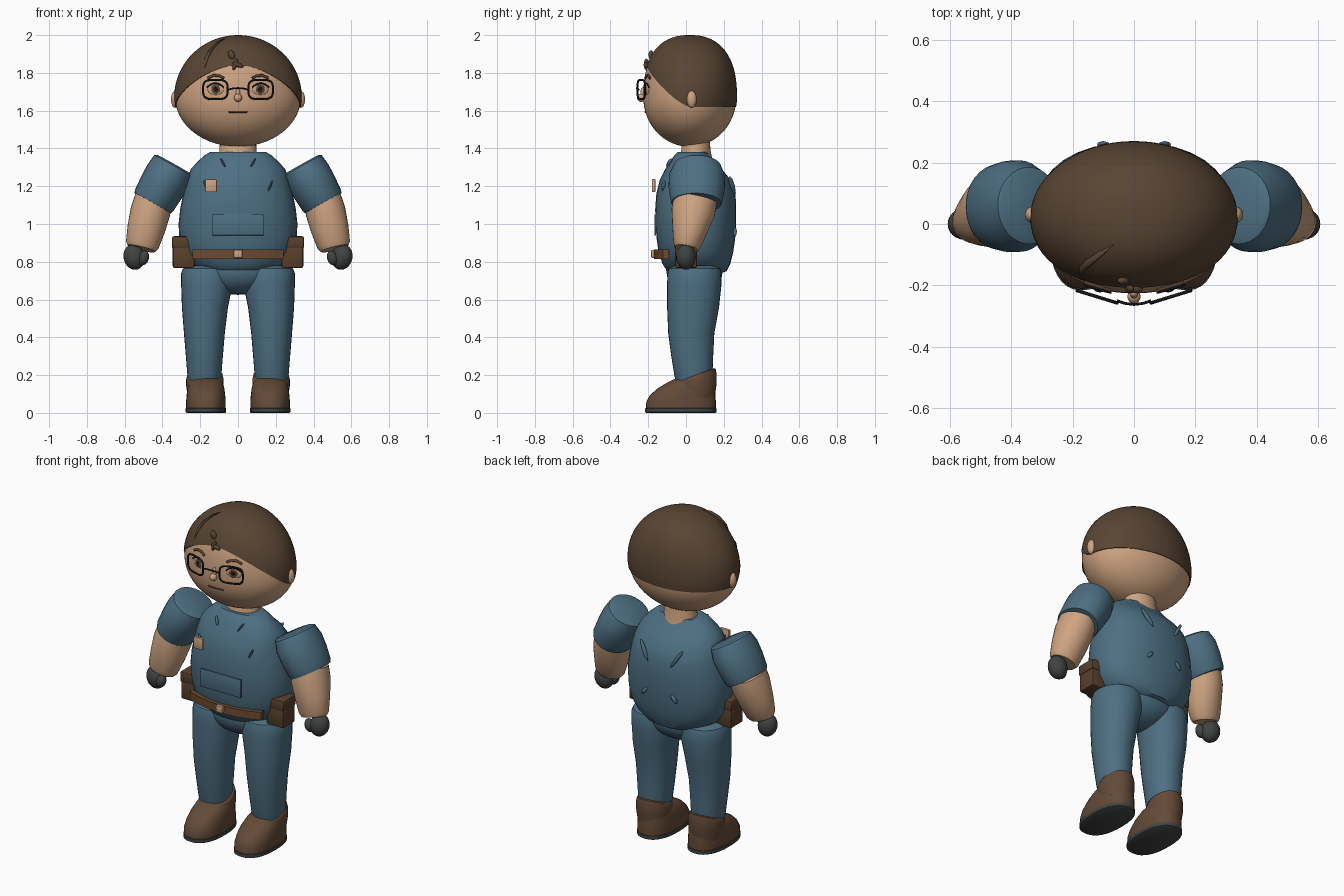
import bpy, bmesh, math
from mathutils import Vector, Matrix

if "Cube" in bpy.data.objects:
    bpy.data.objects.remove(bpy.data.objects["Cube"])

def material(name, rgb):
    m = bpy.data.materials.new(name)
    m.diffuse_color = (*rgb, 1)
    m.use_nodes = True
    m.node_tree.nodes["Principled BSDF"].inputs["Base Color"].default_value = m.diffuse_color
    return m

BLUE = material("blue_cloth", (0.075, 0.16, 0.225))
SKIN = material("skin", (0.62, 0.37, 0.22))
HAIR = material("dark_brown_hair", (0.10, 0.060, 0.034))
BOOT = material("boot_brown", (0.125, 0.068, 0.038))
BELT = material("belt_brown", (0.15, 0.068, 0.03))
POUCH = material("pouch_brown", (0.10, 0.05, 0.025))
GLOVE = material("charcoal", (0.05, 0.057, 0.053))
BLACK = material("black", (0.008, 0.008, 0.009))

def finish(name, bm, mat, angle=40):
    bmesh.ops.remove_doubles(bm, verts=bm.verts, dist=1e-5)
    bmesh.ops.recalc_face_normals(bm, faces=bm.faces)
    me = bpy.data.meshes.new(name)
    bm.to_mesh(me)
    bm.free()
    ob = bpy.data.objects.new(name, me)
    bpy.context.collection.objects.link(ob)
    me.materials.append(mat)
    bpy.ops.object.select_all(action='DESELECT')
    ob.select_set(True)
    bpy.context.view_layer.objects.active = ob
    bpy.ops.object.shade_smooth_by_angle(angle=math.radians(angle))
    return ob

def skin_rings(name, rings, mat, angle=40):
    """Bridge closed rings of points and cap both ends."""
    bm = bmesh.new()
    vs = [[bm.verts.new(p) for p in r] for r in rings]
    n = len(vs[0])
    for a, b in zip(vs, vs[1:]):
        for i in range(n):
            bm.faces.new((a[i], a[(i + 1) % n], b[(i + 1) % n], b[i]))
    bm.faces.new(vs[0])
    bm.faces.new(vs[-1])
    return finish(name, bm, mat, angle)

def oval(c, u, v, n=32, p=2.0):
    """Superellipse ring around c with half axes u and v."""
    out = []
    for i in range(n):
        a = 2 * math.pi * i / n
        ca, sa = math.cos(a), math.sin(a)
        f = lambda t: math.copysign(abs(t) ** (2 / p), t)
        out.append(Vector(c) + Vector(u) * f(ca) + Vector(v) * f(sa))
    return out

def stack(name, rows, mat, p=2.0, cx=0, angle=40):
    """Horizontal sections: z, half width, y min, y max, (x offset)."""
    return skin_rings(name, [oval((cx + (r[4] if len(r) > 4 else 0), (r[2] + r[3]) / 2, r[0]),
        (r[1], 0, 0), (0, (r[3] - r[2]) / 2, 0), p=p) for r in rows], mat, angle)

def limb(name, a, b, rows, mat):
    """Sections across the axis a-b: fraction, half width, half depth."""
    a, b = Vector(a), Vector(b)
    d = (b - a).normalized()
    u = d.cross(Vector((0, 1, 0))).normalized()
    v = d.cross(u)
    return skin_rings(name, [oval(a.lerp(b, t), u * w, v * h) for t, w, h in rows], mat)

def ball(name, loc, size, mat, rot=(0, 0, 0), seg=24):
    bm = bmesh.new()
    bmesh.ops.create_uvsphere(bm, u_segments=seg, v_segments=seg // 2, radius=1)
    from_rot = Matrix.Rotation(rot[2], 4, 'Z') @ Matrix.Rotation(rot[1], 4, 'Y') @ Matrix.Rotation(rot[0], 4, 'X')
    bm.transform(Matrix.Translation(loc) @ from_rot @ Matrix.Diagonal((*size, 1)))
    return finish(name, bm, mat, 60)

def box(name, loc, size, mat, bevel=0.006):
    bm = bmesh.new()
    bmesh.ops.create_cube(bm, size=1)
    bm.transform(Matrix.Translation(loc) @ Matrix.Diagonal((*size, 1)))
    bmesh.ops.bevel(bm, geom=bm.edges[:], offset=bevel, segments=2, affect='EDGES', profile=0.5)
    return finish(name, bm, mat, 35)

def tube(name, pts, r, mat, cyclic=False):
    cu = bpy.data.curves.new(name, 'CURVE')
    cu.dimensions = '3D'
    cu.bevel_depth, cu.bevel_resolution, cu.use_fill_caps = r, 2, True
    sp = cu.splines.new('POLY')
    sp.points.add(len(pts) - 1)
    for q, p in zip(sp.points, pts):
        q.co = (*p, 1)
    sp.use_cyclic_u = cyclic
    ob = bpy.data.objects.new(name, cu)
    bpy.context.collection.objects.link(ob)
    cu.materials.append(mat)
    bpy.ops.object.select_all(action='DESELECT')
    ob.select_set(True)
    bpy.context.view_layer.objects.active = ob
    bpy.ops.object.convert(target='MESH')

# Head: one analytic shape shared by skin, hair and face parts
ZC = 1.67
def head_point(az, z, s=1.0):
    t = min(1, abs(z - ZC) / ((0.33 if z > ZC else 0.265) * s))
    py = 2.4 if z > ZC else 2.0
    hx = 0.338 * s * math.sqrt(1 - t * t)
    hy = 0.25 * s * (1 - t ** py) ** (1 / py)
    return Vector((hx * math.cos(az), 0.02 + hy * math.sin(az), z))

def face(x, z, out=0.0, s=0.985):
    hx = head_point(0, z, s).x
    p = head_point(-math.acos(max(-1, min(1, x / hx))), z, s)
    return Vector((x, p.y - out, z))

AZ = [2 * math.pi * i / 64 for i in range(64)]
rings = []
for k in range(33):
    f = math.sin(-math.pi / 2 + math.pi * k / 32)
    z = ZC + f * (0.33 if f > 0 else 0.265) * 0.985
    rings.append([head_point(a, z, 0.985) for a in AZ])
skin_rings("head", rings, SKIN)

def hairline(a):
    return 1.62 + 0.22 * max(0, -math.sin(a)) ** 1.4
rings = [[head_point(a, hairline(a), 0.97) for a in AZ]]
for k in range(25):
    w = math.sin(k / 24 * math.pi / 2)
    rings.append([head_point(a, hairline(a) + (2.0 - hairline(a)) * w, 1.0) for a in AZ])
skin_rings("hair", rings, HAIR)

# Parting ridge and fringe tufts
ridge = [(-0.175, 1.83), (-0.165, 1.88), (-0.14, 1.925), (-0.105, 1.96), (-0.07, 1.98)]
pts = [face(x, z, 0.0, 1.0) for x, z in ridge]
skin_rings("hair_parting", [oval(p, (w, 0, w * 0.6), (0, -0.7 * w, 0.7 * w), 10)
    for p, w in zip(pts, (0.003, 0.013, 0.016, 0.013, 0.003))], HAIR)
for x, z, sx, sz, r in ((-0.015, 1.845, 0.011, 0.032, 0.3), (0.0, 1.842, 0.03, 0.012, 0.35), (-0.035, 1.895, 0.018, 0.026, -0.4)):
    ball("fringe_tuft", face(x, z, 0.005, 1.0), (sx, 0.013, sz), HAIR, (0, r, 0), 16)

# Face
ball("nose", (0, -0.237, 1.668), (0.021, 0.022, 0.022), SKIN)
ball("nose_bridge", (0, -0.228, 1.69), (0.012, 0.014, 0.035), SKIN)
tube("mouth", [face(x / 100, 1.592 + 0.000025 * x * x * 10 / 6, 0.001) for x in range(-5, 6)], 0.004, POUCH)
for s in (-1, 1):
    ball("ear", (s * 0.333, 0.03, 1.66), (0.022, 0.026, 0.045), SKIN)
    turn = s * 0.27
    ball("eye", face(s * 0.118, 1.712, -0.002), (0.044, 0.008, 0.03), SKIN, (0, 0, turn))
    ball("iris", face(s * 0.118, 1.714, 0.005), (0.024, 0.004, 0.026), BOOT, (0, 0, turn))
    ball("pupil", face(s * 0.118, 1.714, 0.009), (0.012, 0.003, 0.013), BLACK, (0, 0, turn))
    tube("upper_eyelid", [face(s * (0.12 + 0.045 * t / 4), 1.745 - 0.022 * (t / 4) ** 2, 0.005)
         for t in range(-4, 5)], 0.004, BLACK)
    tube("eyebrow", [face(s * x, z, 0.003) for x, z in
         ((0.075, 1.772), (0.10, 1.785), (0.13, 1.787), (0.16, 1.772))], 0.007, HAIR)
    # Rounded rectangular spectacle frame, slanting back at the outside
    frame = oval((s * 0.12, -0.237, 1.712), (0.065, s * 0.02, 0), (0, 0, 0.051), 32, 3.6)
    tube("spectacle_frame", frame, 0.0055, BLACK, True)
tube("spectacle_bridge", [(x, -0.262 + 4 * x * x, 1.72 - 3 * x * x) for x in
     (-0.055, -0.03, 0, 0.03, 0.055)], 0.0045, BLACK)

# Neck and torso
stack("neck", [(1.34, 0.105, -0.04, 0.14), (1.39, 0.098, -0.025, 0.13), (1.45, 0.095, -0.02, 0.125)], SKIN)
stack("torso", [(0.735, 0.13, -0.07, 0.17), (0.75, 0.19, -0.10, 0.215), (0.79, 0.255, -0.125, 0.235),
    (0.85, 0.295, -0.145, 0.25), (0.92, 0.31, -0.155, 0.26), (1.0, 0.315, -0.162, 0.266),
    (1.08, 0.306, -0.163, 0.266), (1.16, 0.29, -0.157, 0.262), (1.23, 0.272, -0.14, 0.24),
    (1.29, 0.25, -0.11, 0.19), (1.33, 0.215, -0.085, 0.15), (1.365, 0.175, -0.06, 0.125),
    (1.38, 0.15, -0.045, 0.115)], BLUE, 2.2)
ball("pelvis", (0, 0.045, 0.755), (0.22, 0.15, 0.13), BLUE)

# Cloth folds on chest and back
for s in (-1, 1):
    ball("back_fold", (s * 0.11, 0.245, 1.2), (0.011, 0.014, 0.065), BLUE, (0.2, s * 0.55, 0), 8)
    ball("back_crease", (s * 0.10, 0.258, 0.96), (0.012, 0.012, 0.03), BLUE, (0, -s * 0.7, 0), 8)
    ball("chest_fold", (s * 0.08, -0.088, 1.325), (0.006, 0.012, 0.03), BLUE, (-0.5, s * 0.5, 0), 8)
    ball("chest_crease", (s * 0.17, -0.118, 1.2), (0.006, 0.012, 0.035), BLUE, (0, s * 0.4, 0), 8)
box("chest_pocket", (0, -0.163, 0.995), (0.27, 0.009, 0.11), BLUE, 0.002)
box("badge", (-0.143, -0.171, 1.203), (0.062, 0.018, 0.068), SKIN, 0.004)

# Belt across the front, buckle and side pouches
belt = []
for k in range(-10, 11):
    x = 0.024 * k
    c = Vector((x, -0.16 + 0.85 * x * x, 0.84))
    belt.append([c + Vector((0, y, z)) for y, z in ((-0.01, -0.024), (0.02, -0.024), (0.02, 0.024), (-0.01, 0.024))])
skin_rings("belt", belt, BELT, 30)
box("buckle", (0, -0.172, 0.842), (0.046, 0.026, 0.042), SKIN)
for s in (-1, 1):
    box("pouch", (s * 0.288, 0.0, 0.825), (0.115, 0.115, 0.115), POUCH, 0.01)
    box("pouch_flap", (s * 0.288, 0.0, 0.903), (0.125, 0.125, 0.065), POUCH, 0.012)

for s in (-1, 1):
    # Arms
    limb("sleeve", (s * 0.337, 0.06, 1.315), (s * 0.452, 0.055, 1.11),
         [(0, 0.105, 0.10), (0.04, 0.117, 0.125), (0.3, 0.124, 0.149), (0.6, 0.122, 0.149),
          (0.93, 0.116, 0.138), (1, 0.11, 0.132)], BLUE)
    limb("forearm", (s * 0.448, 0.05, 1.13), (s * 0.512, 0.002, 0.87),
         [(0, 0.10, 0.115), (0.25, 0.106, 0.116), (0.6, 0.10, 0.095), (0.93, 0.088, 0.073), (1, 0.075, 0.062)], SKIN)
    ball("glove", (s * 0.55, 0.0, 0.825), (0.056, 0.052, 0.068), GLOVE, (0, s * 0.25, 0))
    ball("glove_thumb", (s * 0.50, -0.025, 0.82), (0.028, 0.028, 0.04), GLOVE, (0, -s * 0.3, 0))

    # Trouser legs
    stack("leg", [(0.15, 0.085, -0.05, 0.135, -s * 0.005), (0.2, 0.09, -0.062, 0.14, -s * 0.005),
        (0.3, 0.098, -0.078, 0.144, -s * 0.005), (0.42, 0.108, -0.094, 0.15, -s * 0.005),
        (0.56, 0.122, -0.10, 0.175, -s * 0.008), (0.68, 0.136, -0.10, 0.188, -s * 0.018),
        (0.74, 0.138, -0.098, 0.188, -s * 0.02), (0.765, 0.13, -0.09, 0.18, -s * 0.022),
        (0.78, 0.10, -0.06, 0.15, -s * 0.022)], BLUE, 2.1, s * 0.183)

    # Boots: slanted ankle cuff, foot and sole
    cuff = []
    for z, w, slope in ((0.08, 0.09, 0), (0.14, 0.099, 0.1), (0.18, 0.099, 0.25), (0.2, 0.094, 0.33), (0.205, 0.085, 0.33)):
        cuff.append([p + Vector((0, 0, slope * (p.y - 0.05))) for p in
                     oval((s * 0.175, 0.05, z), (w, 0, 0), (0, w * 1.13, 0))])
    skin_rings("boot_cuff", cuff, BOOT, 50)
    stack("boot", [(0.02, 0.104, -0.212, 0.158), (0.06, 0.105, -0.21, 0.158), (0.095, 0.102, -0.19, 0.156),
        (0.13, 0.098, -0.15, 0.152), (0.16, 0.09, -0.10, 0.145), (0.185, 0.07, -0.05, 0.13)],
        BOOT, 2.35, s * 0.17)
    stack("boot_sole", [(0, 0.102, -0.21, 0.156), (0.004, 0.107, -0.216, 0.161), (0.024, 0.107, -0.216, 0.161),
        (0.028, 0.10, -0.20, 0.15)], GLOVE, 2.35, s * 0.17)
